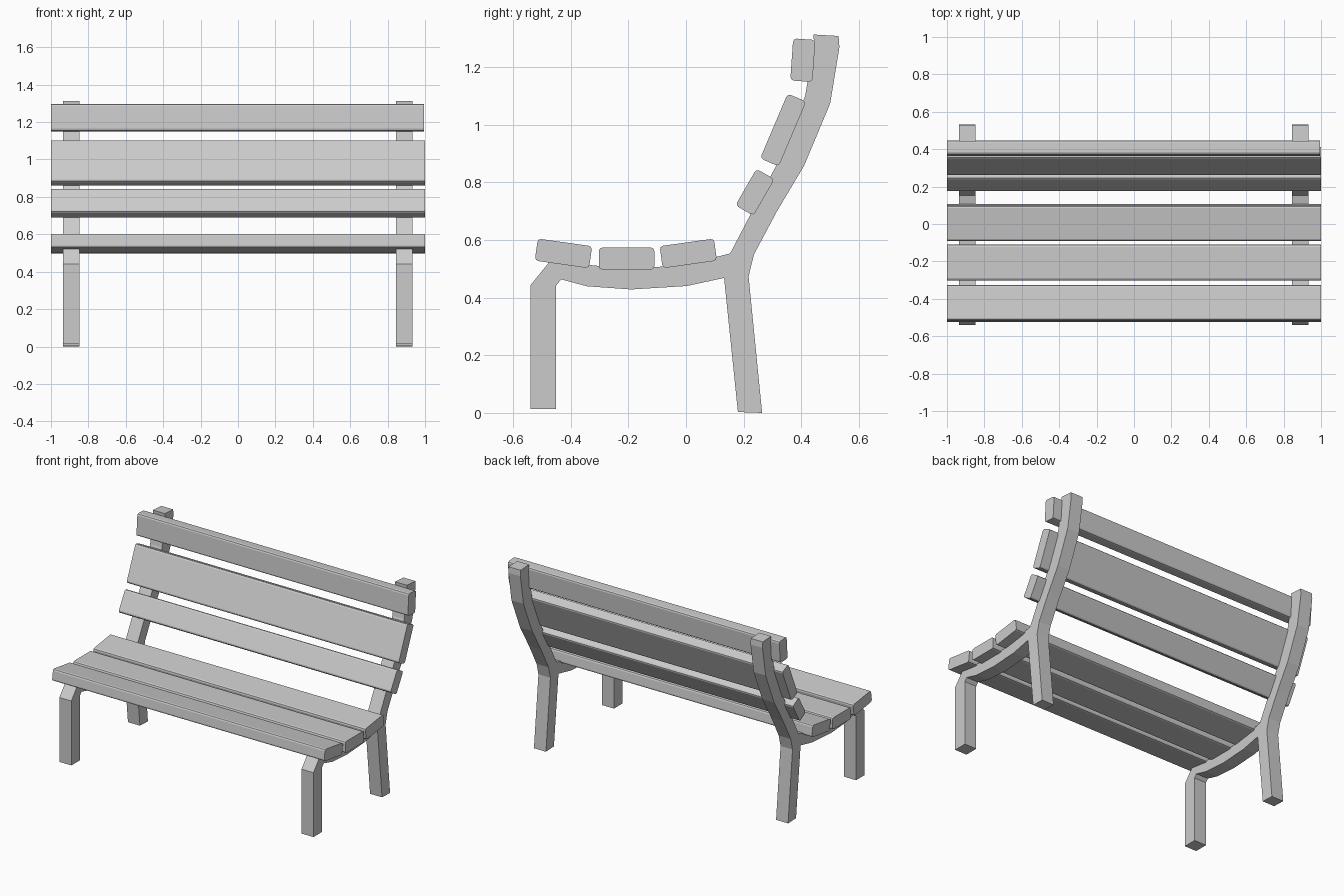
import bpy, bmesh
from math import radians, cos, sin, pi

if "Cube" in bpy.data.objects:
    bpy.data.objects.remove(bpy.data.objects["Cube"])


def extrude_profile(name, points, x0, x1):
    """Solid made from a (y, z) outline swept along x."""
    bm = bmesh.new()
    face = bm.faces.new([bm.verts.new((x0, y, z)) for y, z in points])
    swept = bmesh.ops.extrude_face_region(bm, geom=[face])["geom"]
    bmesh.ops.translate(bm, vec=(x1 - x0, 0, 0),
                        verts=[g for g in swept if isinstance(g, bmesh.types.BMVert)])
    bmesh.ops.recalc_face_normals(bm, faces=bm.faces)
    mesh = bpy.data.meshes.new(name)
    bm.to_mesh(mesh)
    bm.free()
    obj = bpy.data.objects.new(name, mesh)
    bpy.context.collection.objects.link(obj)
    return obj


def slat(name, y, z, width, thick, angle, x0=-1.0, x1=1.0, r=0.012, steps=2):
    """Plank with rounded long edges, its width tilted by angle degrees."""
    a = radians(angle)
    pts = []
    for i, (sx, sy) in enumerate([(1, 1), (-1, 1), (-1, -1), (1, -1)]):
        for k in range(steps + 1):
            t = (i + k / steps) * pi / 2
            u = sx * (width / 2 - r) + r * cos(t)
            v = sy * (thick / 2 - r) + r * sin(t)
            pts.append((y + u * cos(a) - v * sin(a), z + u * sin(a) + v * cos(a)))
    return extrude_profile(name, pts, x0, x1)


# Side frames: front leg, seat rail, rear leg and back post in one outline
frame = [
    (-0.54, 0.014), (-0.45, 0.014), (-0.45, 0.442), (-0.433, 0.463),
    (-0.343, 0.439), (-0.19, 0.428), (0.003, 0.44), (0.132, 0.468),
    (0.18, 0.003), (0.264, 0.0), (0.217, 0.473), (0.236, 0.55),
    (0.316, 0.70), (0.41, 0.858), (0.50, 1.073), (0.532, 1.268),
    (0.529, 1.307), (0.442, 1.312), (0.444, 1.28), (0.413, 1.098),
    (0.33, 0.89), (0.243, 0.725), (0.153, 0.553), (0.003, 0.515),
    (-0.19, 0.498), (-0.326, 0.512), (-0.475, 0.522), (-0.54, 0.442),
]
extrude_profile("left_frame", frame, -0.935, -0.847)
extrude_profile("right_frame", frame, 0.845, 0.933)

# Seat slats
slat("seat_slat_front", -0.425, 0.553, 0.190, 0.077, -8)
slat("seat_slat_middle", -0.206, 0.535, 0.192, 0.077, 0)
slat("seat_slat_rear", 0.008, 0.553, 0.190, 0.077, 8)

# Backrest slats
slat("back_slat_lower", 0.239, 0.765, 0.146, 0.072, 60)
slat("back_slat_middle", 0.337, 0.981, 0.244, 0.070, 67)
slat("back_slat_upper", 0.405, 1.223, 0.146, 0.077, 86, x1=0.995)
